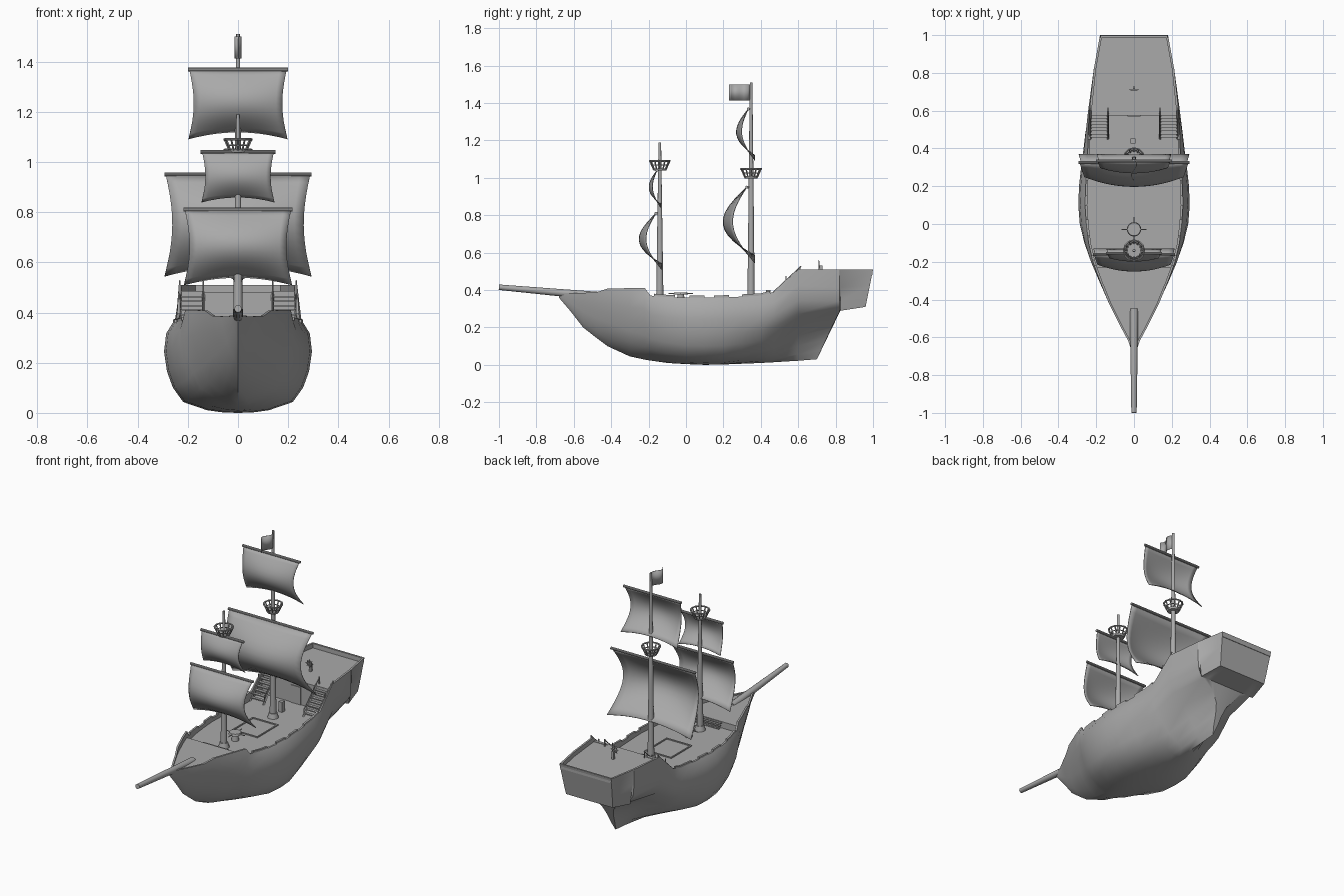
import bpy, bmesh, math
from mathutils import Vector, Matrix

cube = bpy.data.objects.get("Cube")
if cube:
    bpy.data.objects.remove(cube, do_unlink=True)

GREY = bpy.data.materials.new("plain_grey")
GREY.use_nodes = True
GREY.diffuse_color = (0.4, 0.4, 0.4, 1)
for node in GREY.node_tree.nodes:
    if node.type == 'BSDF_PRINCIPLED':
        node.inputs["Base Color"].default_value = GREY.diffuse_color


def finish(name, bm, angle=35, thick=0):
    bmesh.ops.recalc_face_normals(bm, faces=bm.faces[:])
    mesh = bpy.data.meshes.new(name)
    bm.to_mesh(mesh)
    bm.free()
    mesh.materials.append(GREY)
    ob = bpy.data.objects.new(name, mesh)
    bpy.context.collection.objects.link(ob)
    if thick:
        mod = ob.modifiers.new("thickness", 'SOLIDIFY')
        mod.thickness, mod.offset = thick, 0
    bpy.ops.object.select_all(action='DESELECT')
    ob.select_set(True)
    bpy.context.view_layer.objects.active = ob
    bpy.ops.object.shade_smooth_by_angle(angle=math.radians(angle))
    return ob


def cone(bm, a, b, r0, r1=None, n=12):
    a, b = Vector(a), Vector(b)
    d = b - a
    m = Matrix.Translation((a + b) / 2) @ d.to_track_quat('Z', 'Y').to_matrix().to_4x4()
    bmesh.ops.create_cone(bm, cap_ends=True, segments=n, radius1=r0,
                          radius2=r0 if r1 is None else r1, depth=d.length, matrix=m)


def box(bm, c, size):
    bmesh.ops.create_cube(bm, size=1, matrix=Matrix.Translation(c) @ Matrix.Diagonal((*size, 1)))


def loft(bm, rings, closed=False):
    rows = [[bm.verts.new(p) for p in r] for r in rings]
    for a, b in zip(rows, rows[1:]):
        for i in range(len(a) if closed else len(a) - 1):
            j = (i + 1) % len(a)
            bm.faces.new((a[i], a[j], b[j], b[i]))
    if closed:
        bm.faces.new(rows[0])
        bm.faces.new(rows[-1])
    return rows


def lerp(a, b, t):
    return a + (b - a) * t


# Hull half-sections from keel to rail: bow, midship, stern, overhanging stern box
BOW = [(0, 0), (.15, .06), (.3, .16), (.48, .3), (.63, .46), (.76, .62), (.87, .76), (.95, .9), (1, 1)]
MID = [(0, 0), (.2, .005), (.42, .03), (.74, .12), (.88, .28), (.96, .46), (1, .68), (.97, .88), (.88, 1)]
STERN = [(0, 0), (.06, .1), (.1, .22), (.18, .34), (.4, .45), (.8, .54), (.97, .65), (1, .8), (1, 1)]
KNUCKLE = .54
BOX = [(x, KNUCKLE) for x in (0, .15, .3, .5, .7, .9)] + [(.93, .65), (.96, .8), (1, 1)]
SHAPES = [BOW, MID, STERN, BOX]

# keel y, rail y, half beam, keel z, rail z, section shape
STATIONS = [
    (-.68, -.68, .01, .36, .385, -1), (-.62, -.62, .03, .29, .385, -1),
    (-.55, -.55, .068, .2, .385, -.95), (-.48, -.48, .105, .145, .387, -.85),
    (-.42, -.42, .137, .1, .408, -.75), (-.3, -.3, .193, .045, .41, -.5),
    (-.22, -.22, .228, .028, .41, -.35), (-.19, -.19, .24, .023, .37, -.3),
    (-.1, -.1, .268, .01, .362, -.15), (0, 0, .287, .004, .36, 0),
    (.1, .1, .295, 0, .36, 0), (.2, .2, .291, .002, .36, 0),
    (.3, .3, .281, .006, .365, .1), (.4, .4, .269, .01, .37, .25),
    (.47, .47, .262, .014, .39, .4), (.6, .6, .245, .022, .51, .7),
    (.7, .82, .213, .03, .51, 1), (.825, .825, .212, .03, .51, 2),
    (.96, 1, .18, .075, .51, 2)]


def section(st):
    yk, yr, beam, zk, zr, s = st
    k = min(int(math.floor(s)) + 1, 2)
    t = s + 1 - k
    pts = []
    for (xa, fa), (xb, fb) in zip(SHAPES[k], SHAPES[k + 1]):
        f = lerp(fa, fb, t)
        g = min(1, f / KNUCKLE) if s <= 1 else (f - KNUCKLE) / (1 - KNUCKLE)
        pts.append(Vector((beam * lerp(xa, xb, t), lerp(yk, yr, g), lerp(zk, zr, f))))
    return pts


def width_at(st, z):
    pts = section(st)
    for a, b in zip(pts[4:], pts[5:]):
        if a.z <= z < b.z:
            return lerp(a.x, b.x, (z - a.z) / (b.z - a.z))
    return pts[-1].x


def hull_at(y, z=9):
    """Half width at height z (rail by default) and rail height."""
    for a, b in zip(STATIONS, STATIONS[1:]):
        if y <= b[1]:
            t = (y - a[1]) / (b[1] - a[1])
            return lerp(width_at(a, z), width_at(b, z), t), lerp(a[4], b[4], t)


def span(y0, y1):
    return [y0] + [s[1] for s in STATIONS if y0 < s[1] < y1] + [y1]


# Hull shell with a flat transom
bm = bmesh.new()
rings = []
for st in STATIONS:
    half = section(st)
    rings.append([Vector((-p.x, p.y, p.z)) for p in half[:0:-1]] + half)
rows = loft(bm, rings)
bm.faces.new(rows[-1])
bm.faces.new(rows[0])
finish("hull", bm, 38)

# Bulwarks: rail top and inner wall, with raised lengths between gun gaps
bm = bmesh.new()
for s in (-1, 1):
    wall = []
    for y in span(-.64, .988):
        x, z = hull_at(y)
        xi = max(x - .012, .003)
        wall.append([(s * x, y, z), (s * xi, y, z), (s * xi, y, z - .05)])
    loft(bm, wall)
    for y0, y1 in ((-.17, -.06), (.02, .1), (.15, .23), (.3, .45)):
        cap = []
        for y in span(y0, y1):
            x, z = hull_at(y)
            cap.append([(s * (x - u), y, z + h) for u, h in ((0, -.01), (0, .012), (.012, .012), (.012, -.01))])
        loft(bm, cap, True)
box(bm, (0, .992, .495), (.355, .01, .03))
finish("bulwark_rails", bm, 25)

# Decks, each with a bulkhead down to the main deck
MAIN, FORE, QUARTER = .337, .377, .482
for name, y0, y1, z, bulkhead in (("main_deck", -.25, .6, MAIN, None),
                                  ("fore_deck", -.66, -.23, FORE, -.23),
                                  ("quarter_deck", .575, .99, QUARTER, .575)):
    bm = bmesh.new()
    edges = [(hull_at(y, z)[0] - .002, y) for y in span(y0, y1)]
    loft(bm, [[(-x, y, z), (x, y, z)] for x, y in edges])
    if bulkhead is not None:
        x = hull_at(bulkhead, MAIN)[0] - .004
        w = hull_at(bulkhead, z)[0] - .004
        loft(bm, [[(-x, bulkhead, MAIN), (x, bulkhead, MAIN)], [(-w, bulkhead, z), (w, bulkhead, z)]])
    finish(name, bm)

# Stairs to the quarter deck with handrails, and low steps to the fore deck
bm = bmesh.new()
STEPS = 8
for s in (-1, 1):
    for i in range(STEPS):
        t = (i + 1) / STEPS
        box(bm, (s * .185, lerp(.45, .585, t), lerp(MAIN, QUARTER, t)), (.09, .019, .006))
    for x in (.138, .232):
        cone(bm, (s * x, .45, MAIN), (s * x, .585, QUARTER), .006, n=4)
        cone(bm, (s * x, .46, MAIN + .045), (s * x, .615, QUARTER + .045), .003, n=6)
        for y, z in ((.46, MAIN), (.535, .43), (.61, QUARTER)):
            cone(bm, (s * x, y, z), (s * x, y, z + .045), .003, n=6)
for i in range(3):
    box(bm, (0, -.222 + .01 * i, lerp(FORE, MAIN, (i + .5) / 3)), (.18, .012, .005))
finish("stairs", bm)

# Hatch frame, cabin door and small deck post
bm = bmesh.new()
for s in (-1, 1):
    box(bm, (s * .085, .17, MAIN), (.008, .2, .012))
    box(bm, (0, .17 + s * .1, MAIN), (.178, .008, .012))
finish("hatch_frame", bm)
bm = bmesh.new()
box(bm, (0, .573, MAIN + .055), (.07, .006, .11))
finish("cabin_door", bm)
bm = bmesh.new()
box(bm, (-.005, .44, MAIN + .032), (.026, .026, .064))
finish("deck_post", bm)

# Capstan with crossed bars
bm = bmesh.new()
cone(bm, (0, -.028, MAIN), (0, -.028, .378), .022, .017, 16)
cone(bm, (0, -.028, .376), (0, -.028, .388), .038, .034, 20)
for dx, dy in ((.065, 0), (0, .065)):
    cone(bm, (-dx, -.028 - dy, .381), (dx, -.028 + dy, .381), .003, n=6)
finish("capstan", bm)

# Steering wheel on a stand
bm = bmesh.new()
box(bm, (0, .722, QUARTER + .025), (.012, .014, .05))
for i in range(8):
    a, b = (Vector((math.cos(k * math.pi / 4), 0, math.sin(k * math.pi / 4))) for k in (i, i + 1))
    c = Vector((0, .71, .535))
    cone(bm, c + a * .018, c + b * .018, .003, n=6)
    cone(bm, c, c + a * .026, .0018, n=5)
finish("steering_wheel", bm)

# Masts, bowsprit
for name, y, top in (("fore_mast", -.14, 1.19), ("main_mast", .348, 1.51)):
    bm = bmesh.new()
    cone(bm, (0, y, MAIN - .02), (0, y, top), .02, .007, 16)
    cone(bm, (0, y, MAIN), (0, y, MAIN + .03), .032, .024, 16)
    finish(name, bm)
bm = bmesh.new()
cone(bm, (0, -1, .415), (0, -.45, .366), .0145, .023, 14)
finish("bowsprit", bm)

# Crow's nests: floor, flared posts and rim
for name, y, z in (("fore_crows_nest", -.14, 1.045), ("main_crows_nest", .348, 1.003)):
    bm = bmesh.new()
    cone(bm, (0, y, z - .006), (0, y, z + .006), .034, .038, 24)
    N = 12
    for i in range(N):
        a, b = (Vector((math.cos(k * math.tau / N), math.sin(k * math.tau / N), 0)) for k in (i, i + 1))
        low, high = Vector((0, y, z)), Vector((0, y, z + .045))
        cone(bm, low + a * .034, high + a * .054, .004, n=5)
        cone(bm, high + a * .054, high + b * .054, .005, n=6)
        cone(bm, low + Vector((0, 0, .022)) + a * .044, low + Vector((0, 0, .022)) + b * .044, .003, n=5)
    finish(name, bm)

# Billowing square sails on yards: half width, top z, bottom z, top y, bottom y, belly
for name, w, zt, zb, yt, yb, belly in (("fore_course", .212, .81, .51, -.16, -.13, .105),
                                       ("fore_topsail", .143, 1.04, .84, -.155, -.135, .052),
                                       ("main_course", .288, .95, .545, .325, .368, .148),
                                       ("main_topsail", .194, 1.368, 1.092, .333, .368, .08)):
    bm = bmesh.new()
    NU, NV = 14, 12
    grid = []
    for j in range(NV + 1):
        v = j / NV
        bulge = math.sin(math.pi * v)
        row = []
        for i in range(NU + 1):
            u = 2 * i / NU - 1
            row.append((u * w * (1 - .1 * bulge + .015 * v),
                        lerp(yt, yb, v) - belly * (1 - .35 * u * u) * bulge,
                        lerp(zt, zb, v) + (zt - zb) * .1 * (1 - u * u) * v ** 3))
        grid.append(row)
    loft(bm, grid)
    finish(name + "_sail", bm, 60, .004)
    bm = bmesh.new()
    cone(bm, (-w - .006, yt, zt), (w + .006, yt, zt), .008, n=10)
    cone(bm, (0, yt, zt), (0, yt + .02, zt), .006, n=8)
    finish(name + "_yard", bm)

# Waving flag
bm = bmesh.new()
loft(bm, [[(.014 * math.sin(t / 10 * math.tau), .343 - .0113 * t, z) for t in range(11)] for z in (1.5, 1.412)])
finish("flag", bm, 60, .003)
